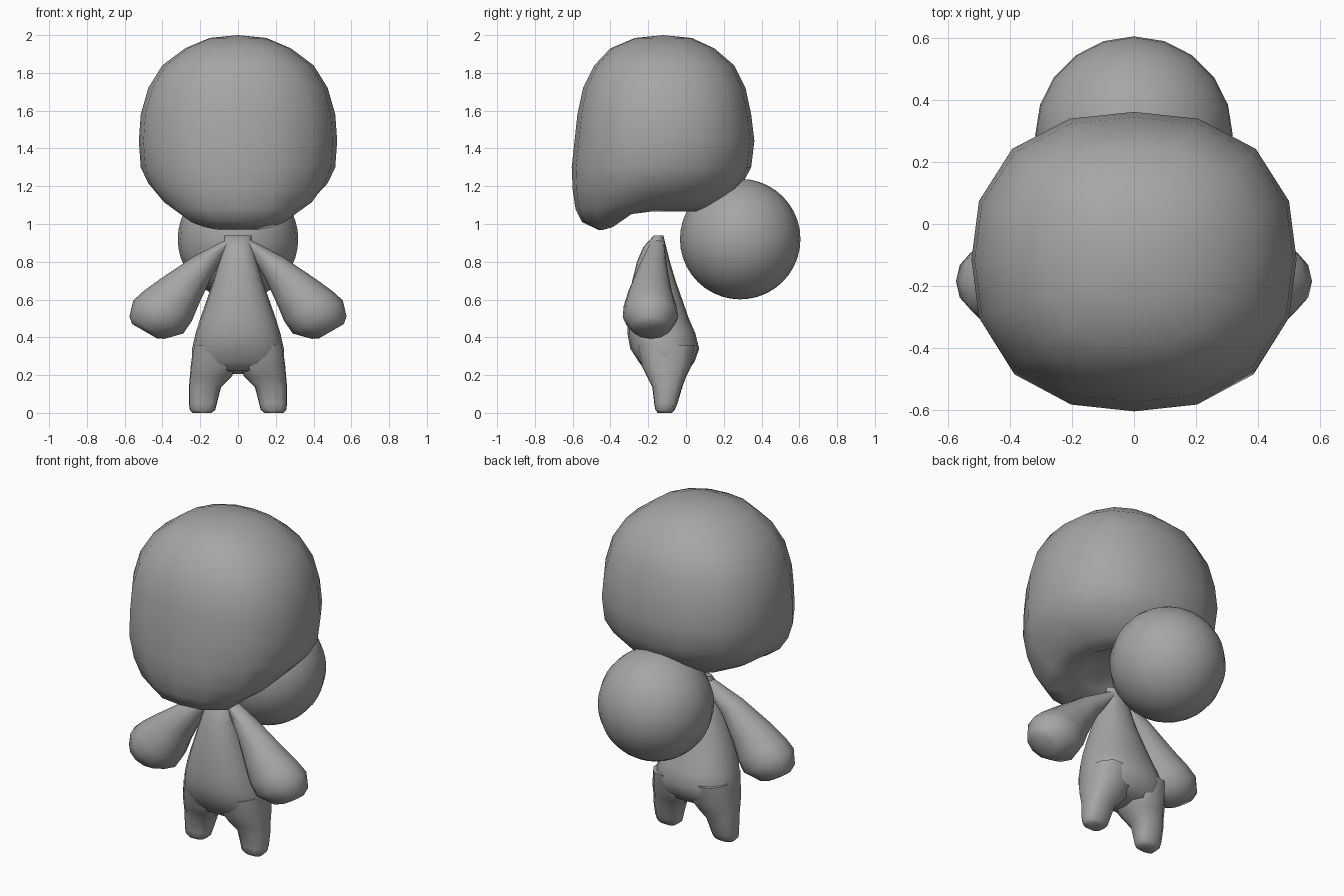
import bpy, bmesh, math
from mathutils import Vector

if "Cube" in bpy.data.objects:
    bpy.data.objects.remove(bpy.data.objects["Cube"])

grey = bpy.data.materials.new("plain grey")
grey.diffuse_color = (0.38, 0.38, 0.38, 1)
grey.use_nodes = True
grey.node_tree.nodes["Principled BSDF"].inputs["Base Color"].default_value = grey.diffuse_color


def finish(name, bm, angle=70):
    bmesh.ops.recalc_face_normals(bm, faces=bm.faces)
    me = bpy.data.meshes.new(name)
    bm.to_mesh(me)
    bm.free()
    me.materials.append(grey)
    ob = bpy.data.objects.new(name, me)
    bpy.context.collection.objects.link(ob)
    bpy.ops.object.select_all(action='DESELECT')
    ob.select_set(True)
    bpy.context.view_layer.objects.active = ob
    bpy.ops.object.shade_smooth_by_angle(angle=math.radians(angle))
    return ob


def unit_ring(n, power):
    """Rounded-square outline with n points."""
    pts = []
    for i in range(n):
        c, s = math.cos(2 * math.pi * i / n), math.sin(2 * math.pi * i / n)
        r = (abs(c) ** power + abs(s) ** power) ** (-1 / power)
        pts.append((c * r, s * r))
    return pts


def loft(name, rings, angle=70, cap=(None, None)):
    """Skin a list of rings; each end gets a pole vertex or a flat face."""
    bm = bmesh.new()
    rows = [[bm.verts.new(p) for p in r] for r in rings]
    n = len(rows[0])
    for a, b in zip(rows, rows[1:]):
        for i in range(n):
            j = (i + 1) % n
            bm.faces.new((a[i], a[j], b[j], b[i]))
    for row, pole in ((rows[0], cap[0]), (rows[-1], cap[1])):
        if pole is None:
            bm.faces.new(row)
        else:
            v = bm.verts.new(pole)
            for i in range(n):
                bm.faces.new((row[i], row[(i + 1) % n], v))
    return finish(name, bm, angle)


def level_ring(z, x0, x1, y0, y1, n, power):
    return [Vector(((x0 + x1) / 2 + u * (x1 - x0) / 2,
                    (y0 + y1) / 2 + v * (y1 - y0) / 2, z))
            for u, v in unit_ring(n, power)]


# Head: rounded block whose underside steps up behind the chin
def underside(p):
    if p.z < 1.3:
        t = min(max((p.y + 0.44) / 0.2, 0), 1)
        base = 0.967 + 0.1 * t * t * (3 - 2 * t)
        p.z = base + (p.z - 0.967) / 0.333 * (1.3 - base)
    return p


head = [(1.985, 0.15, -0.27, 0.03), (1.93, 0.28, -0.40, 0.15),
        (1.84, 0.40, -0.485, 0.255), (1.72, 0.475, -0.545, 0.315),
        (1.58, 0.515, -0.575, 0.345), (1.44, 0.525, -0.59, 0.362),
        (1.30, 0.515, -0.605, 0.345), (1.18, 0.475, -0.60, 0.30),
        (1.08, 0.41, -0.585, 0.24), (1.01, 0.33, -0.55, 0.18),
        (0.967, 0.24, -0.46, 0.11), (1.03, 0.15, -0.36, 0.05)]
loft("head", [[underside(p) for p in level_ring(z, -w, w, a, b, 16, 2.4)]
              for z, w, a, b in head],
     cap=((0, -0.12, 2.0), (0, -0.14, 1.13)))

# Torso: tapers from a narrow neck to wide hips
torso = [(0.94, 0.07, -0.17, -0.12), (0.88, 0.075, -0.225, -0.105),
         (0.80, 0.10, -0.26, -0.085), (0.70, 0.13, -0.285, -0.055),
         (0.60, 0.165, -0.30, -0.02), (0.50, 0.20, -0.31, 0.015),
         (0.42, 0.225, -0.31, 0.05), (0.34, 0.243, -0.295, 0.07),
         (0.27, 0.245, -0.25, 0.045), (0.225, 0.22, -0.215, 0.01)]
loft("torso", [level_ring(z, -w, w, a, b, 16, 2.4) for z, w, a, b in torso],
     cap=(None, (0, -0.11, 0.205)))

# Legs: flare into the hips, short square feet below the hem
leg = [(0.36, 0.01, 0.235, -0.26, 0.05), (0.25, 0.0, 0.25, -0.235, 0.03),
       (0.19, 0.035, 0.255, -0.205, 0.0), (0.135, 0.09, 0.26, -0.178, -0.02),
       (0.05, 0.112, 0.26, -0.168, -0.045), (0.015, 0.12, 0.255, -0.162, -0.06),
       (0.0, 0.14, 0.24, -0.15, -0.075)]
# Arms: each section runs from an upper to a lower point, with a depth range
arm = [(0.03, 0.935, 0.05, 0.86, -0.185, -0.115),
       (0.24, 0.825, 0.14, 0.72, -0.25, -0.10),
       (0.41, 0.71, 0.205, 0.58, -0.305, -0.075),
       (0.50, 0.645, 0.245, 0.485, -0.33, -0.05),
       (0.555, 0.595, 0.29, 0.42, -0.335, -0.04),
       (0.575, 0.51, 0.39, 0.392, -0.29, -0.08),
       (0.56, 0.47, 0.43, 0.395, -0.24, -0.13)]


def arm_ring(xa, za, xb, zb, y0, y1):
    a, b = Vector((xa, 0, za)), Vector((xb, 0, zb))
    return [(a + b) / 2 + (a - b) / 2 * u
            + Vector((0, (y0 + y1) / 2 + v * (y1 - y0) / 2, 0))
            for u, v in unit_ring(12, 2.0)]


def mirrored(ring, side):
    return [Vector((p.x * side, p.y, p.z)) for p in ring]


for side, tag in ((1, "left"), (-1, "right")):
    loft(tag + "_leg", [mirrored(level_ring(*r, 12, 3.5), side) for r in leg], 50)
    loft(tag + "_arm", [mirrored(arm_ring(*r), side) for r in arm])

# Round ball behind the neck
bm = bmesh.new()
bmesh.ops.create_uvsphere(bm, u_segments=20, v_segments=20, radius=0.319)
bmesh.ops.translate(bm, verts=bm.verts, vec=(0, 0.287, 0.92))
finish("back_ball", bm)
